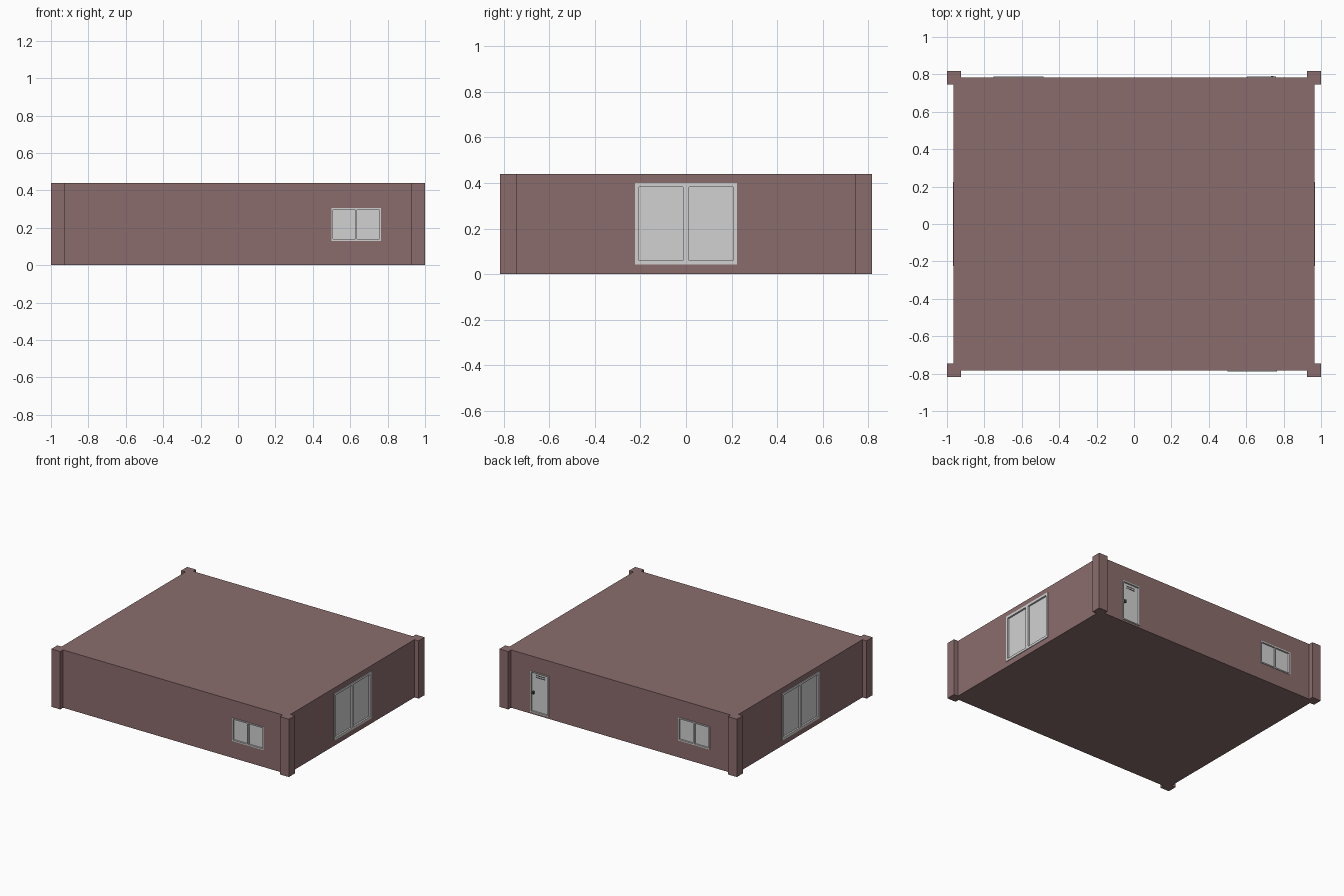
import bpy, bmesh, math
from mathutils import Matrix

if "Cube" in bpy.data.objects:
    bpy.data.objects.remove(bpy.data.objects["Cube"])


def material(name, rgb):
    m = bpy.data.materials.new(name)
    m.diffuse_color = (*rgb, 1)
    m.use_nodes = True
    m.node_tree.nodes["Principled BSDF"].inputs["Base Color"].default_value = m.diffuse_color
    return m


WALL = material("dull brown", (0.26, 0.152, 0.152))
GREY = material("light grey", (0.64, 0.64, 0.64))
DARK = material("dark grey", (0.06, 0.06, 0.06))


def boxes(name, spans, mat, matrix=Matrix()):
    """One object made of boxes, each given as (x0, x1, y0, y1, z0, z1)."""
    bm = bmesh.new()
    for x0, x1, y0, y1, z0, z1 in spans:
        t = Matrix.Translation(((x0 + x1) / 2, (y0 + y1) / 2, (z0 + z1) / 2))
        s = Matrix.Diagonal((x1 - x0, y1 - y0, z1 - z0, 1))
        bmesh.ops.create_cube(bm, size=1, matrix=matrix @ t @ s)
    me = bpy.data.meshes.new(name)
    bm.to_mesh(me)
    bm.free()
    me.materials.append(mat)
    ob = bpy.data.objects.new(name, me)
    bpy.context.collection.objects.link(ob)
    return ob


WX, WY, H = 0.964, 0.783, 0.44
PROUD, DEEP = 0.005, 0.008      # frame stands out, pane is set back

# main block and corner pillars
walls = boxes("walls", [(-WX, WX, -WY, WY, 0, H)], WALL)
for sx, side in ((-1, "left"), (1, "right")):
    for sy, end in ((-1, "front"), (1, "back")):
        xs = sorted((sx * 0.925, sx * 1.0))
        ys = sorted((sy * 0.745, sy * 0.817))
        boxes(f"{end}_{side}_pillar", [(*xs, *ys, 0, H)], WALL)


def opening(name, angle, dist, u0, u1, z0, z1, border, bars):
    """Framed opening in a wall; angle turns the front wall to the wanted side."""
    m = Matrix.Rotation(math.radians(angle), 4, 'Z') @ Matrix.Translation((0, -dist, 0))
    # recess cut into the wall
    cut = boxes(name + "_cutter", [(u0 + .002, u1 - .002, -0.05, DEEP + .004, z0 + .002, z1 - .002)], WALL, m)
    cut.hide_render = True
    mod = walls.modifiers.new(name, 'BOOLEAN')
    mod.operation, mod.object, mod.solver = 'DIFFERENCE', cut, 'EXACT'
    bpy.context.view_layer.objects.active = walls
    bpy.ops.object.modifier_apply(modifier=mod.name)
    bpy.data.objects.remove(cut)
    # frame with centre bar
    b, y = border, (-PROUD, DEEP + .003)
    spans = [(u0, u0 + b, *y, z0, z1), (u1 - b, u1, *y, z0, z1),
             (u0 + b, u1 - b, *y, z0, z0 + b), (u0 + b, u1 - b, *y, z1 - b, z1)]
    c = (u0 + u1) / 2
    if bars:
        spans.append((c - bars / 2, c + bars / 2, *y, z0 + b, z1 - b))
    boxes(name + "_frame", spans, GREY, m)
    # pane
    boxes(name + "_panel", [(u0 + b / 2, u1 - b / 2, DEEP, DEEP + .004, z0 + b / 2, z1 - b / 2)], GREY, m)
    return m


# small windows on front and back, wide glazed doors on both ends
opening("front_window", 0, WY, 0.50, 0.765, 0.13, 0.305, 0.009, 0.01)
opening("back_window", 180, WY, 0.485, 0.75, 0.13, 0.305, 0.009, 0.01)
opening("right_glass_doors", 90, WX, -0.224, 0.224, 0.042, 0.40, 0.018, 0.026)
opening("left_glass_doors", -90, WX, -0.224, 0.224, 0.042, 0.40, 0.018, 0.026)

# back door with handle and small vent slits
m = opening("back_door", 180, WY, -0.76, -0.605, 0.015, 0.325, 0.008, 0)
boxes("door_handle", [(-0.745, -0.733, -0.008, DEEP, 0.155, 0.175)], DARK, m)
boxes("door_vent", [(-0.72, -0.645, DEEP - .002, DEEP, z, z + 0.005) for z in (0.28, 0.295)], DARK, m)
